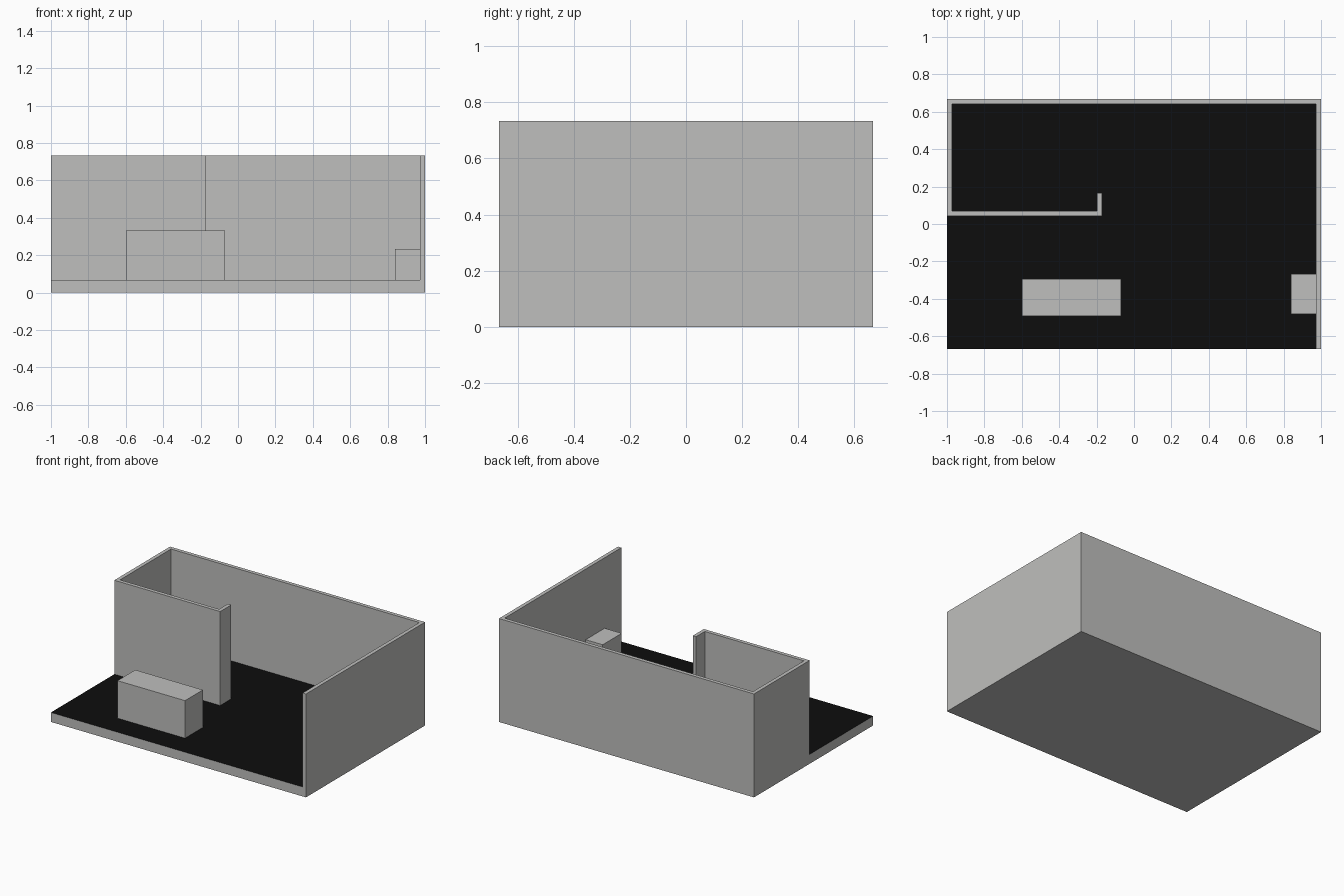
import bpy
import bmesh

cube = bpy.data.objects.get("Cube")
if cube:
    bpy.data.objects.remove(cube, do_unlink=True)


def make_material(name, color):
    mat = bpy.data.materials.new(name)
    mat.use_nodes = True
    mat.diffuse_color = color
    mat.node_tree.nodes["Principled BSDF"].inputs["Base Color"].default_value = color
    return mat


GREY = make_material("plaster grey", (0.52, 0.52, 0.51, 1))
BLACK = make_material("floor black", (0.004, 0.004, 0.004, 1))


def extrude_plan(name, outline, bottom, top, materials=(GREY,)):
    """Raise a counter-clockwise plan outline into a solid."""
    bm = bmesh.new()
    base = bm.faces.new([bm.verts.new((x, y, bottom)) for x, y in outline])
    raised = bmesh.ops.extrude_face_region(bm, geom=[base], use_keep_orig=True)
    for item in raised["geom"]:
        if isinstance(item, bmesh.types.BMVert):
            item.co.z = top
    bmesh.ops.recalc_face_normals(bm, faces=bm.faces)
    if len(materials) > 1:
        for face in bm.faces:
            face.material_index = int(face.normal.z > 0.5)
    mesh = bpy.data.meshes.new(name)
    bm.to_mesh(mesh)
    bm.free()
    for mat in materials:
        mesh.materials.append(mat)
    obj = bpy.data.objects.new(name, mesh)
    bpy.context.collection.objects.link(obj)
    return obj


def rectangle(x0, x1, y0, y1):
    return [(x0, y0), (x1, y0), (x1, y1), (x0, y1)]


W, D = 1.0, 0.667          # half width and half depth
FLOOR, TOP = 0.067, 0.733  # floor level and wall top
T = 0.0265                 # wall thickness
PART_Y, PART_X, STUB_Y = 0.043, -0.17, 0.167

# Floor slab with a black upper surface
extrude_plan("floor", rectangle(-W, W, -D, D), 0, FLOOR, (GREY, BLACK))

# Continuous wall: left side, back, right side, partition and its short return
extrude_plan("walls", [
    (W, -D), (W, D), (-W, D), (-W, PART_Y),
    (PART_X, PART_Y), (PART_X, STUB_Y), (PART_X - T, STUB_Y),
    (PART_X - T, PART_Y + T), (-W + T, PART_Y + T),
    (-W + T, D - T), (W - T, D - T), (W - T, -D),
], FLOOR, TOP)

# Furniture blocks
extrude_plan("counter", rectangle(-0.6, -0.07, -0.493, -0.293), FLOOR, 0.333)
extrude_plan("wall_cabinet", rectangle(0.84, W - T, -0.48, -0.267), FLOOR, 0.233)
